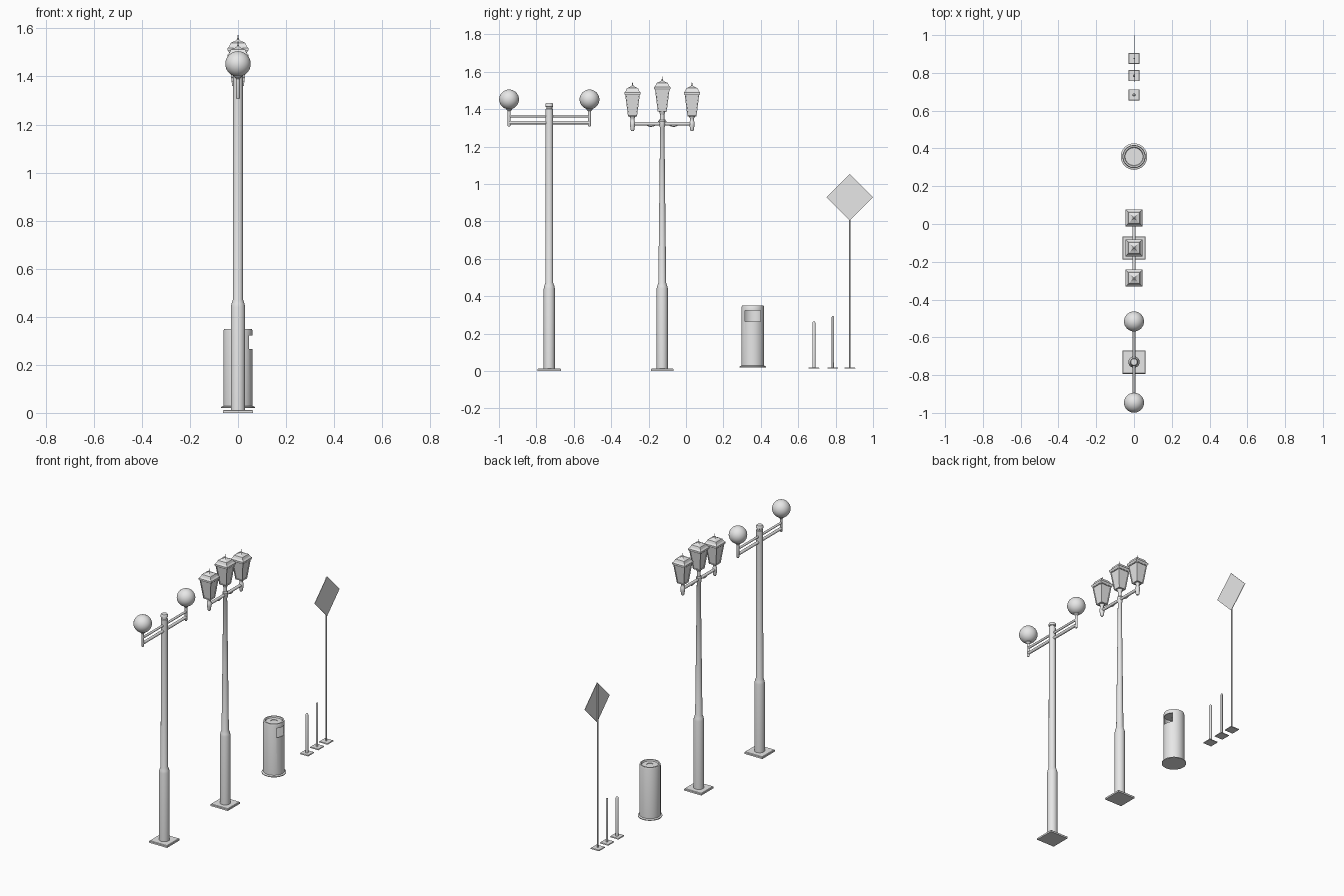
import bpy, bmesh, math
from mathutils import Vector, Matrix

cube = bpy.data.objects.get("Cube")
if cube:
    bpy.data.objects.remove(cube)

grey = bpy.data.materials.new("light grey")
grey.use_nodes = True
grey.diffuse_color = (0.8, 0.8, 0.8, 1)
grey.node_tree.nodes["Principled BSDF"].inputs["Base Color"].default_value = (0.8, 0.8, 0.8, 1)


def finish(name, bm, smooth=True):
    bmesh.ops.recalc_face_normals(bm, faces=bm.faces)
    mesh = bpy.data.meshes.new(name)
    bm.to_mesh(mesh)
    bm.free()
    obj = bpy.data.objects.new(name, mesh)
    bpy.context.collection.objects.link(obj)
    mesh.materials.append(grey)
    if smooth:
        bpy.ops.object.select_all(action='DESELECT')
        obj.select_set(True)
        bpy.context.view_layer.objects.active = obj
        bpy.ops.object.shade_smooth_by_angle(angle=math.radians(35))
    return obj


def lathe(name, y, profile, sides=24, closed=False):
    """Revolve (radius, z) points about a vertical axis; four sides give a square part."""
    bm = bmesh.new()
    square = sides == 4
    k = math.sqrt(2) if square else 1
    turn = math.pi / 4 if square else 0
    rings = [[bm.verts.new((r * k * math.cos(turn + math.tau * i / sides),
                            y + r * k * math.sin(turn + math.tau * i / sides), z))
              for i in range(sides)] for r, z in profile]
    pairs = list(zip(rings, rings[1:]))
    if closed:
        pairs.append((rings[-1], rings[0]))
    for a, b in pairs:
        for i in range(sides):
            j = (i + 1) % sides
            bm.faces.new((a[i], a[j], b[j], b[i]))
    if not closed:
        bm.faces.new(rings[0][::-1])
        bm.faces.new(rings[-1])
    return finish(name, bm, not square)


def box(name, lo, hi):
    bm = bmesh.new()
    lo, hi = Vector(lo), Vector(hi)
    size = Matrix.Diagonal((*(hi - lo), 1))
    bmesh.ops.create_cube(bm, size=1, matrix=Matrix.Translation((lo + hi) / 2) @ size)
    return finish(name, bm, False)


def bar(name, y0, y1, z, r):
    """Round bar running along y."""
    bm = bmesh.new()
    m = Matrix.Translation((0, (y0 + y1) / 2, z)) @ Matrix.Rotation(math.pi / 2, 4, 'X')
    bmesh.ops.create_cone(bm, cap_ends=True, segments=16, radius1=r, radius2=r,
                          depth=y1 - y0, matrix=m)
    return finish(name, bm)


def base_plate(name, y, half, z0, z1):
    return lathe(name, y, [(half, z0), (half, z1 - 0.003), (half * 0.95, z1)], 4)


# Globe lamp: post, double cross arm and two globes
ya, reach = -0.731, 0.215
base_plate("globe_lamp_base", ya, 0.062, 0, 0.013)
lathe("globe_lamp_post", ya, [(0.03, 0.012), (0.03, 0.44), (0.027, 0.455), (0.021, 0.472),
                              (0.02, 1.4), (0.016, 1.403), (0.016, 1.411), (0.021, 1.414),
                              (0.021, 1.426), (0.017, 1.432)])
bar("globe_lamp_upper_arm", ya - reach, ya + reach, 1.363, 0.007)
bar("globe_lamp_lower_arm", ya - reach, ya + reach, 1.328, 0.009)
for side, y in (("front", ya - reach), ("back", ya + reach)):
    lathe(side + "_globe_stem", y, [(0.005, 1.306), (0.008, 1.312), (0.008, 1.39),
                                    (0.016, 1.398), (0.016, 1.408)], 16)
    bm = bmesh.new()
    bmesh.ops.create_uvsphere(bm, u_segments=32, v_segments=16, radius=0.053,
                              matrix=Matrix.Translation((0, y, 1.452)))
    finish(side + "_globe", bm)

# Lantern lamp: tapered post and cross arm
yb, spread = -0.127, 0.159
base_plate("lantern_lamp_base", yb, 0.06, 0, 0.013)
lathe("lantern_lamp_post", yb, [(0.03, 0.012), (0.03, 0.44), (0.027, 0.455), (0.021, 0.472),
                                (0.016, 0.9), (0.0115, 1.3), (0.016, 1.308), (0.016, 1.335),
                                (0.011, 1.342), (0.011, 1.385)])
bar("lantern_lamp_arm", yb - spread, yb + spread, 1.322, 0.009)


def lantern(name, y, z):
    """Square tapered lantern with recessed panes, hipped roof and spike."""
    bm = bmesh.new()
    rings = []
    for half, h in ((0.024, 0), (0.039, 0.118)):
        rings.append([bm.verts.new((sx * half, y + sy * half, z + h))
                      for sx, sy in ((-1, -1), (1, -1), (1, 1), (-1, 1))])
    panes = []
    for i in range(4):
        j = (i + 1) % 4
        panes.append(bm.faces.new((rings[0][i], rings[0][j], rings[1][j], rings[1][i])))
    bm.faces.new(rings[0][::-1])
    bm.faces.new(rings[1])
    bmesh.ops.recalc_face_normals(bm, faces=bm.faces)
    bmesh.ops.inset_individual(bm, faces=panes, thickness=0.006)
    bmesh.ops.inset_individual(bm, faces=panes, thickness=0.0005, depth=-0.004)
    finish(name + "_body", bm, False)
    lathe(name + "_roof", y, [(0.04, z + 0.116), (0.044, z + 0.122), (0.044, z + 0.13),
                              (0.036, z + 0.138), (0.03, z + 0.152), (0.012, z + 0.16),
                              (0.004, z + 0.166)], 4)
    lathe(name + "_spike", y, [(0.004, z + 0.162), (0.004, z + 0.17), (0.002, z + 0.173),
                               (0.001, z + 0.186)], 8)


for side, y in (("front", yb - spread), ("back", yb + spread)):
    lantern(side + "_lantern", y, 1.36)
    lathe(side + "_lantern_stem", y, [(0.006, 1.282), (0.011, 1.29), (0.011, 1.3), (0.014, 1.312),
                                      (0.014, 1.332), (0.01, 1.338), (0.01, 1.35),
                                      (0.016, 1.361)], 16)
lantern("middle_lantern", yb, 1.388)
lathe("middle_lantern_collar", yb, [(0.011, 1.37), (0.018, 1.39)], 16)

# Scrolled brackets under the arm
for side, s in (("front", -1), ("back", 1)):
    curve = bpy.data.curves.new(side + "_scroll", 'CURVE')
    curve.dimensions = '3D'
    curve.bevel_depth = 0.0028
    curve.bevel_resolution = 1
    curve.resolution_u = 4
    curve.use_fill_caps = True
    path = [(0.012, 1.345), (0.03, 1.318), (0.052, 1.306), (0.074, 1.308), (0.088, 1.32),
            (0.078, 1.328), (0.07, 1.32)]
    spline = curve.splines.new('NURBS')
    spline.points.add(len(path) - 1)
    spline.use_endpoint_u = True
    for point, (dy, z) in zip(spline.points, path):
        point.co = (0, yb + s * dy, z, 1)
    curve.materials.append(grey)
    bpy.context.collection.objects.link(bpy.data.objects.new(side + "_scroll", curve))

# Litter bin: hollow shell with a side opening, flange and dished lid
yc = 0.357
shell = lathe("bin_shell", yc, [(0.061, 0.024), (0.061, 0.338), (0.058, 0.349), (0.05, 0.349),
                                (0.047, 0.341), (0.021, 0.341), (0.021, 0.334), (0.056, 0.334),
                                (0.056, 0.024)], 40, closed=True)
cutter = box("bin_opening_cutter", (0.02, yc - 0.041, 0.265), (0.1, yc + 0.041, 0.323))
cutter.hide_render = True
cutter.hide_viewport = True
cut = shell.modifiers.new("opening", 'BOOLEAN')
cut.operation = 'DIFFERENCE'
cut.solver = 'EXACT'
cut.object = cutter
lathe("bin_flange", yc, [(0.07, 0.02), (0.07, 0.025), (0.062, 0.029)], 40)
lathe("bin_lid_cap", yc, [(0.022, 0.335), (0.022, 0.338)], 24)

# Bollards and sign pole on small square feet
for name, y, r, top in (("thick_bollard", 0.684, 0.0085, 0.265),
                        ("thin_bollard", 0.785, 0.006, 0.295),
                        ("sign_pole", 0.876, 0.004, 1.045)):
    base_plate(name + "_foot", y, 0.029, 0.013, 0.019)
    lathe(name, y, [(r, 0.016), (r, top - r), (r * 0.75, top - r * 0.35), (r * 0.3, top)], 16)

# Diamond sign plate
bm = bmesh.new()
d = 0.124
bmesh.ops.create_cube(bm, size=1, matrix=Matrix.Translation((0.005, 0.876, 0.929))
                      @ Matrix.Rotation(math.pi / 4, 4, 'X')
                      @ Matrix.Diagonal((0.003, d * math.sqrt(2), d * math.sqrt(2), 1)))
finish("sign_plate", bm, False)
